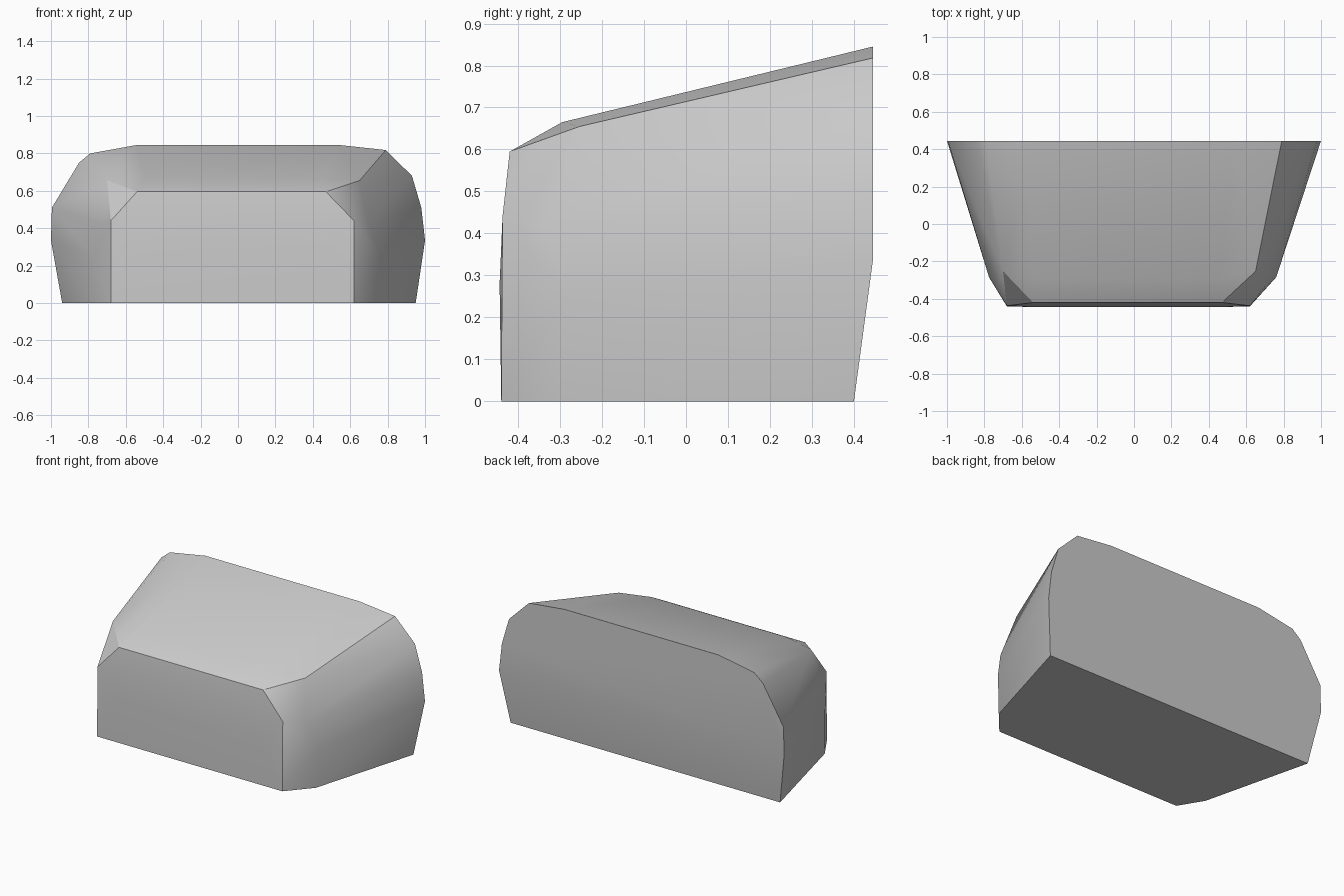
import bpy
import bmesh
import math

# Remove the default cube
cube = bpy.data.objects.get("Cube")
if cube:
    bpy.data.objects.remove(cube, do_unlink=True)


def make_material(name, colour):
    material = bpy.data.materials.new(name)
    material.use_nodes = True
    material.diffuse_color = colour
    shader = next(n for n in material.node_tree.nodes if n.type == "BSDF_PRINCIPLED")
    shader.inputs["Base Color"].default_value = colour
    return material


def hull_object(name, points, material, smooth_angle):
    """Wrap a faceted shell around guide points and smooth its shallow edges."""
    bm = bmesh.new()
    for point in points:
        bm.verts.new(point)
    bmesh.ops.convex_hull(bm, input=bm.verts)
    loose = [v for v in bm.verts if not v.link_faces]
    bmesh.ops.delete(bm, geom=loose, context="VERTS")
    bmesh.ops.dissolve_limit(bm, angle_limit=math.radians(1),
                             verts=bm.verts, edges=bm.edges)
    bmesh.ops.recalc_face_normals(bm, faces=bm.faces)
    mesh = bpy.data.meshes.new(name)
    bm.to_mesh(mesh)
    bm.free()
    mesh.materials.append(material)
    obj = bpy.data.objects.new(name, mesh)
    bpy.context.collection.objects.link(obj)
    bpy.ops.object.select_all(action="DESELECT")
    obj.select_set(True)
    bpy.context.view_layer.objects.active = obj
    bpy.ops.object.shade_smooth_by_angle(angle=math.radians(smooth_angle))
    return obj


# Upright back rim, as x and z around the outline
back_y = 0.445
back_rim = [(-1, 0.335), (-0.995, 0.51), (-0.85, 0.75), (-0.79, 0.8), (-0.54, 0.845),
            (0.54, 0.845), (0.79, 0.818), (0.93, 0.68), (0.98, 0.51), (1, 0.335)]

# Pairs across the body: right x, left x, y, z
cross_pairs = [
    (-0.94, 0.95, 0.4, 0),          # back foot
    (-0.77, 0.75, -0.29, 0),        # side foot
    (-0.775, 0.76, -0.285, 0.25),   # side bulge
    (-0.725, 0.70, -0.335, 0.42),   # corner shoulder
    (-0.70, 0.65, -0.253, 0.655),   # top corner
    (-0.50, 0.45, -0.295, 0.665),   # top bend
    (-0.54, 0.47, -0.42, 0.595),    # front brow
    (-0.68, 0.62, -0.437, 0.44),    # front cheek
    (-0.68, 0.62, -0.44, 0),        # front foot
    (-0.54, 0.47, -0.444, 0.28),    # front bulge
]

points = [(x, back_y, z) for x, z in back_rim]
for right_x, left_x, y, z in cross_pairs:
    points += [(right_x, y, z), (left_x, y, z)]

grey = make_material("plain grey", (0.6, 0.6, 0.6, 1))
hull_object("tapered_block", points, grey, 30)
